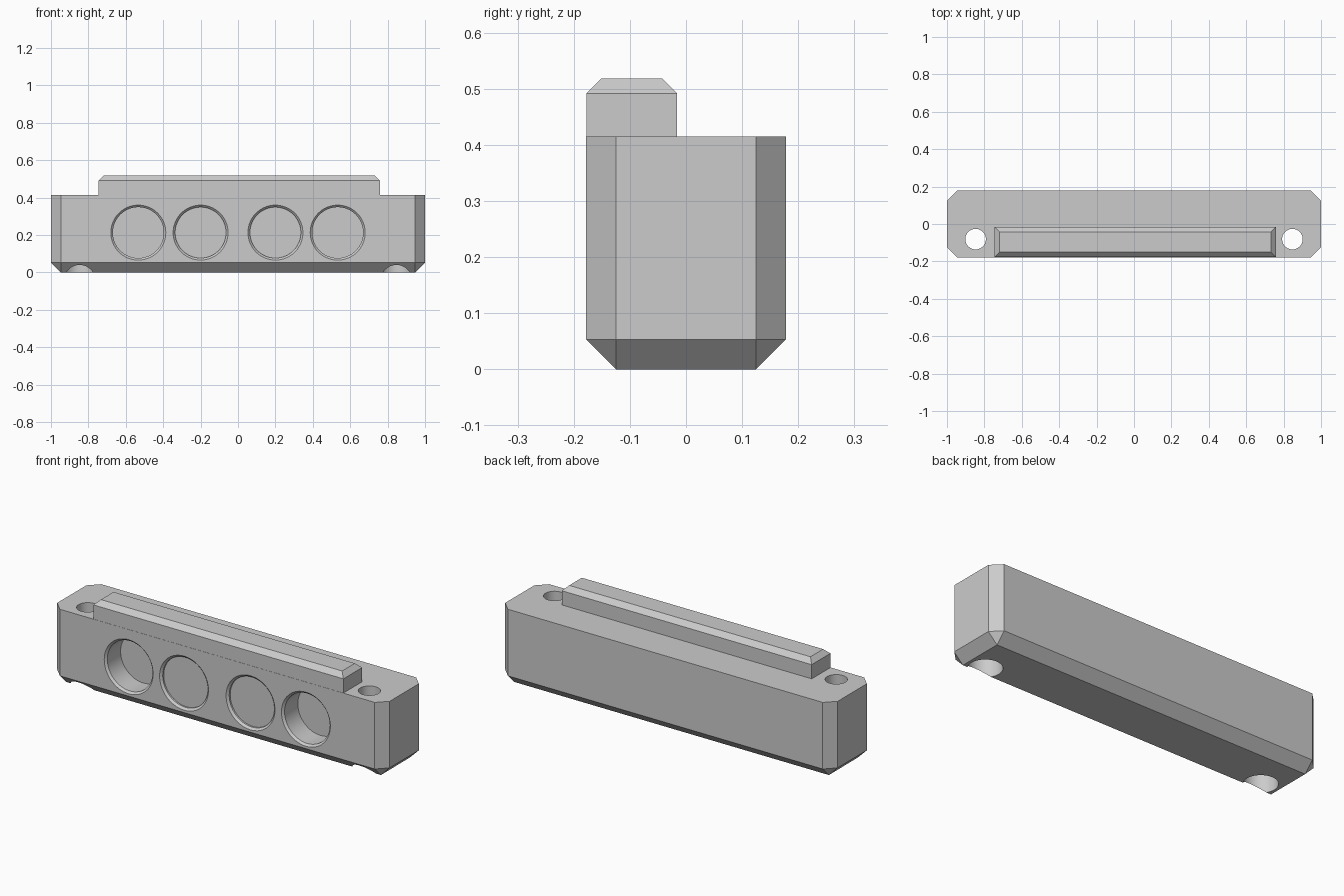
import bpy
import bmesh
import math
from mathutils import Matrix, Vector

if "Cube" in bpy.data.objects:
    bpy.data.objects.remove(bpy.data.objects["Cube"])

grey = bpy.data.materials.new("light_grey")
grey.use_nodes = True
colour = (0.6, 0.6, 0.6, 1)
grey.diffuse_color = colour
grey.node_tree.nodes["Principled BSDF"].inputs["Base Color"].default_value = colour


def finish(name, bm):
    bmesh.ops.recalc_face_normals(bm, faces=bm.faces)
    mesh = bpy.data.meshes.new(name)
    bm.to_mesh(mesh)
    bm.free()
    mesh.materials.append(grey)
    obj = bpy.data.objects.new(name, mesh)
    bpy.context.collection.objects.link(obj)
    return obj


def chamfered_block(name, low, high, chamfer, pick):
    """Box between two corners; pick(edge direction, edge middle) selects the cut edges."""
    low, high = Vector(low), Vector(high)
    bm = bmesh.new()
    size = Matrix.Diagonal((*(high - low), 1))
    bmesh.ops.create_cube(bm, size=1, matrix=Matrix.Translation((low + high) / 2) @ size)
    edges = []
    for e in bm.edges:
        a, b = (v.co for v in e.verts)
        if pick((a - b).normalized(), (a + b) / 2):
            edges.append(e)
    bmesh.ops.bevel(bm, geom=edges, offset=chamfer, segments=1, affect='EDGES')
    return finish(name, bm)


def lathe_cutter(name, profile, matrix, sides=64):
    """Solid of revolution about z from (radius, height) steps."""
    bm = bmesh.new()
    rings = []
    for r, h in profile:
        rings.append([bm.verts.new((r * math.cos(i * math.tau / sides),
                                    r * math.sin(i * math.tau / sides), h))
                      for i in range(sides)])
    for lower, upper in zip(rings, rings[1:]):
        for i in range(sides):
            j = (i + 1) % sides
            bm.faces.new((lower[i], lower[j], upper[j], upper[i]))
    bm.faces.new(rings[0])
    bm.faces.new(rings[-1])
    bm.transform(matrix)
    obj = finish(name, bm)
    obj.hide_render = True
    return obj


HALF_Y, TOP = 0.178, 0.415

# Main bar: vertical and bottom edges chamfered, top edges sharp
body = chamfered_block("body", (-1, -HALF_Y, 0), (1, HALF_Y, TOP), 0.053,
                       lambda d, m: abs(d.z) > 0.9 or m.z < 0.01)

# Raised rail along the front of the top, chamfered round its upper rim
chamfered_block("top_rail", (-0.745, -0.177, TOP - 0.005), (0.758, -0.016, 0.518),
                0.026, lambda d, m: m.z > 0.51)

cutters = []
# Front pockets with a chamfered mouth: outer pair deep, inner pair shallow
into_front = Matrix.Rotation(-math.pi / 2, 4, 'X')
for x, depth in ((0.533, 0.125), (0.2, 0.02)):
    for side in (-1, 1):
        place = Matrix.Translation((side * x, -HALF_Y, 0.213)) @ into_front
        cutters.append(lathe_cutter(
            "pocket_cutter",
            [(0.157, -0.01), (0.136, 0.011), (0.136, depth)], place))

# Screw holes, counterbored from below
for side in (-1, 1):
    cutters.append(lathe_cutter(
        "screw_cutter",
        [(0.084, -0.05), (0.084, 0.12), (0.055, 0.12), (0.055, TOP + 0.05)],
        Matrix.Translation((side * 0.847, -0.081, 0))))

# Cut the holes and tidy up
bpy.ops.object.select_all(action='DESELECT')
bpy.context.view_layer.objects.active = body
body.select_set(True)
for cutter in cutters:
    mod = body.modifiers.new("hole", 'BOOLEAN')
    mod.operation = 'DIFFERENCE'
    mod.solver = 'EXACT'
    mod.object = cutter
    bpy.ops.object.modifier_apply(modifier=mod.name)
    bpy.data.objects.remove(cutter)
bpy.ops.object.shade_smooth_by_angle(angle=math.radians(30))
